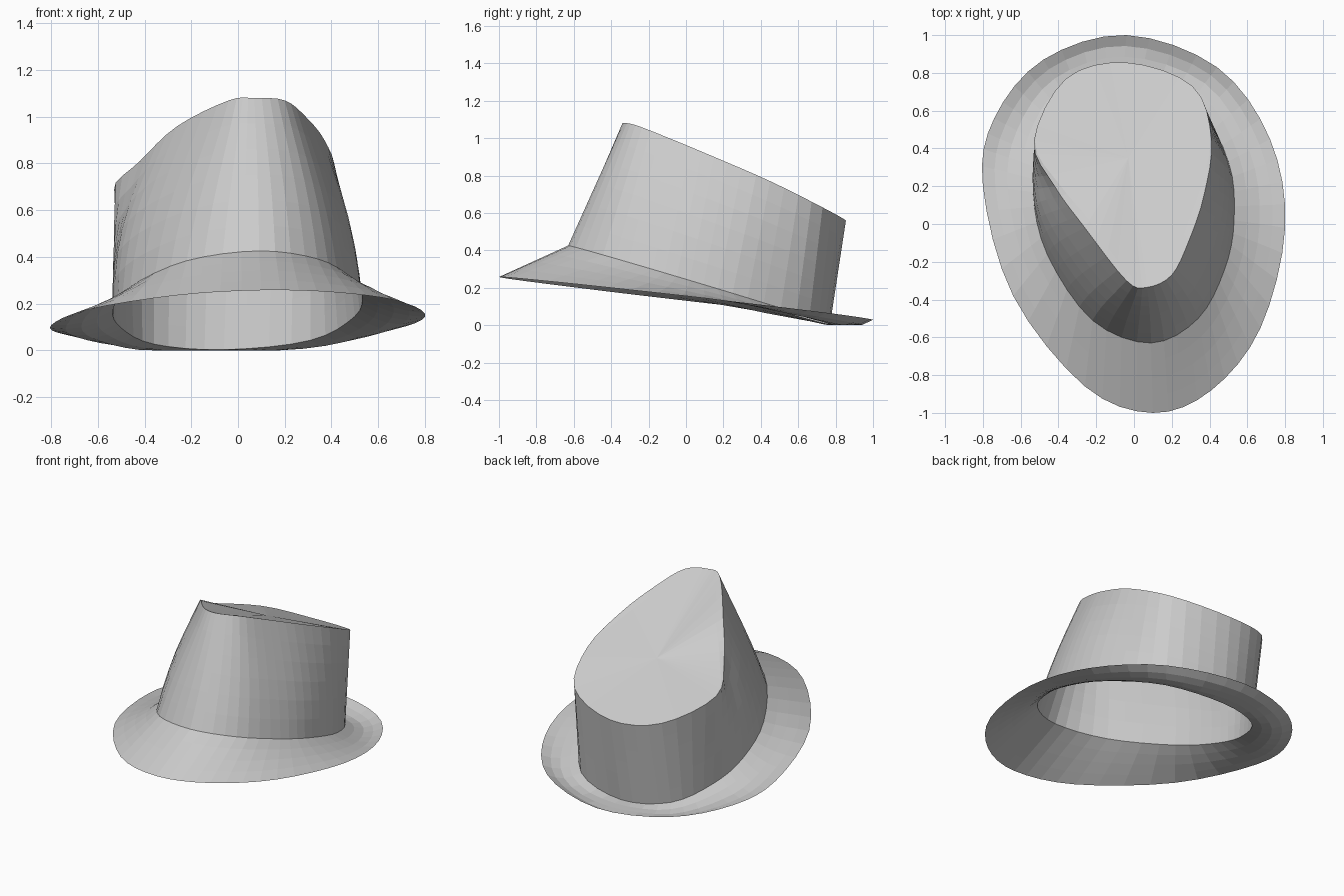
import bpy
import math
from mathutils import Vector

cube = bpy.data.objects.get("Cube")
if cube:
    bpy.data.objects.remove(cube)

STEPS = 4  # segments between neighbouring outline points

grey = bpy.data.materials.new("felt grey")
grey.use_nodes = True
grey.diffuse_color = (0.6, 0.6, 0.6, 1)
grey.node_tree.nodes["Principled BSDF"].inputs["Base Color"].default_value = (0.6, 0.6, 0.6, 1)


def clamp(value):
    return min(1, max(0, value))


def smooth_loop(points):
    """Closed Catmull-Rom loop through the outline points."""
    pts = [Vector(p) for p in points]
    n, loop = len(pts), []
    for i in range(n):
        a, b, c, d = (pts[(i + k) % n] for k in (-1, 0, 1, 2))
        for s in range(STEPS):
            t = s / STEPS
            loop.append(0.5 * (2 * b + (c - a) * t + (2 * a - 5 * b + 4 * c - d) * t * t
                               + (3 * b - a - 3 * c + d) * t ** 3))
    return loop


def on_plane(outline, height, slope_x, slope_y):
    return [(x, y, height + slope_x * x + slope_y * y) for x, y in outline]


def skin(name, rings, centre=None):
    """Bridge rings into a sheet, closing it at an optional centre point."""
    n = len(rings[0])
    verts = [v for ring in rings for v in ring]
    faces = []
    for r in range(len(rings) - 1):
        for i in range(n):
            j = (i + 1) % n
            faces.append((r * n + i, r * n + j, r * n + n + j, r * n + n + i))
    if centre is not None:
        verts.append(centre)
        last = (len(rings) - 1) * n
        faces += [(last + i, last + (i + 1) % n, len(verts) - 1) for i in range(n)]
    mesh = bpy.data.meshes.new(name)
    mesh.from_pydata(verts, [], faces)
    mesh.materials.append(grey)
    obj = bpy.data.objects.new(name, mesh)
    bpy.context.collection.objects.link(obj)


# Outlines start at the front and run towards the left side, seen from above
edge = smooth_loop(on_plane(
    [(.1, -1), (.41, -.88), (.67, -.55), (.8, -.02), (.72, .45), (.44, .83),
     (-.04, 1), (-.48, .87), (-.74, .56), (-.8, .2), (-.64, -.38), (-.26, -.86)],
    .143, .016, -.113))
base = smooth_loop(on_plane(
    [(.09, -.63), (.34, -.5), (.48, -.24), (.53, .02), (.5, .33), (.31, .66),
     (-.06, .77), (-.36, .67), (-.5, .43), (-.535, .17), (-.46, -.16), (-.22, -.51)],
    .235, .02, -.3))
rim = smooth_loop(
    [(.07, -.335, 1.08), (.2, -.27, 1.07), (.29, -.09, 1), (.37, .15, .9),
     (.41, .45, .77), (.31, .73, .63), (-.04, .855, .56), (-.36, .77, .59),
     (-.53, .44, .69), (-.42, .2, .81), (-.26, -.02, .96), (-.04, -.3, 1.07)])

# Brim, straight at the front and sagging towards the back
brim_rings = []
for t in (0, .25, .5, .75, 1):
    ring = []
    for a, b in zip(edge, base):
        p = a.lerp(b, t)
        p.z = max(0, p.z - .03 * math.sin(math.pi * t) * clamp((p.y + .4) / .8))
        ring.append(p)
    brim_rings.append(ring)
skin("brim", brim_rings)

# Crown wall, bulging a little at the sides and straight at the back
wall_rings = []
for k in range(7):
    t = k / 6
    ring = []
    for a, b in zip(base, rim):
        p = a.lerp(b, t)
        bulge = .05 if p.x > 0 else .09
        p.x *= 1 + bulge * math.sin(math.pi * t) * clamp((.45 - p.y) / .35)
        ring.append(p)
    wall_rings.append(ring)
skin("crown_wall", wall_rings)

# Crown top: a narrow lip towards the front around a shallow panel
centre = Vector((-.03, .35, .775))
lip = []
for p in rim:
    front = clamp((.5 - p.y) / .5)
    inward = Vector((centre.x - p.x, centre.y - p.y, 0)).normalized()
    lip.append(p + (inward * .045 - Vector((0, 0, .02))) * front)
panel = [[p.lerp(centre, t) for p in lip] for t in (0, .35, .7)]
skin("crown_top", [rim] + panel, centre)
